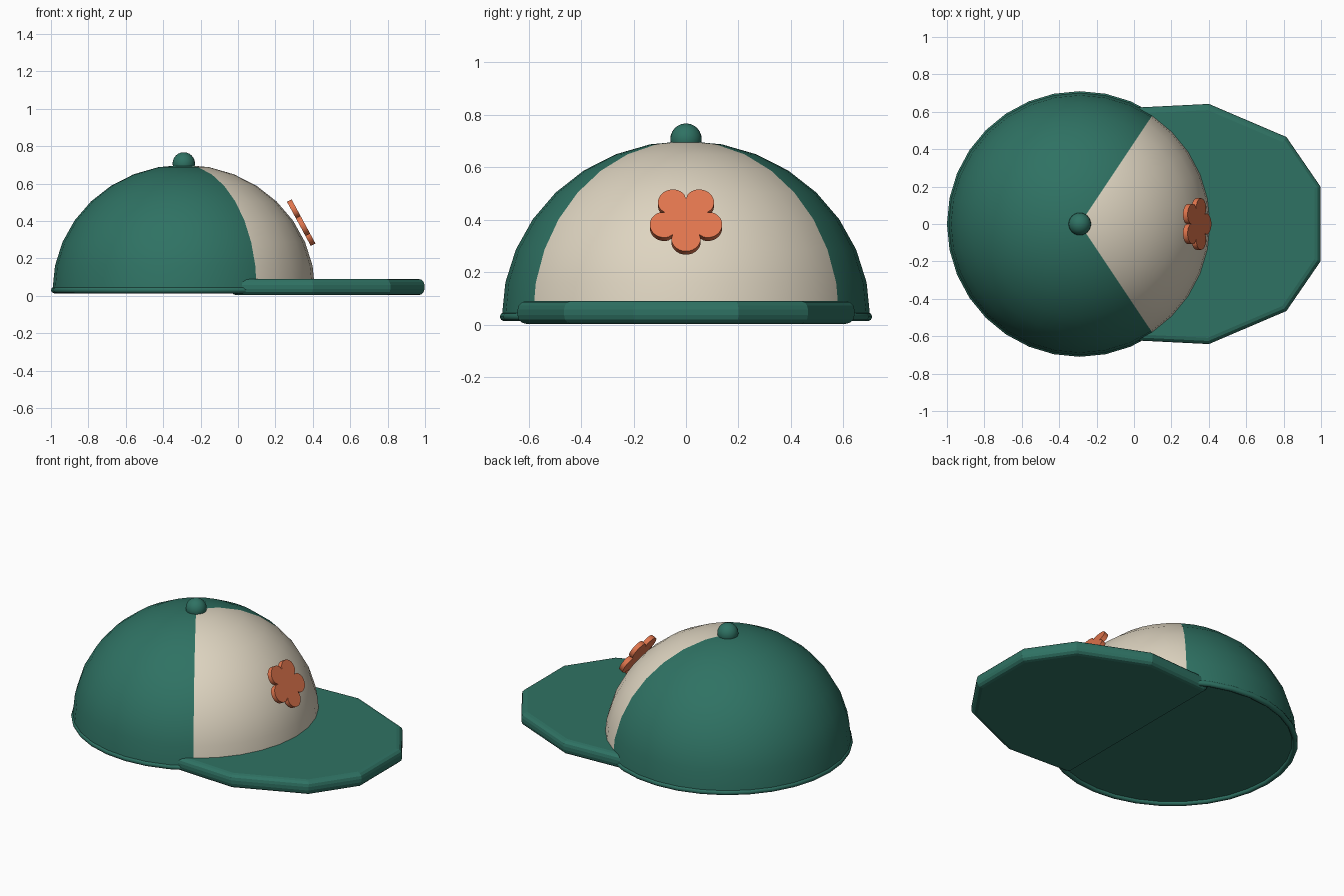
import bpy, bmesh, math
from mathutils import Matrix, Vector

cube = bpy.data.objects.get("Cube")
if cube:
    bpy.data.objects.remove(cube, do_unlink=True)


def material(name, rgb):
    m = bpy.data.materials.new(name)
    m.use_nodes = True
    color = (*rgb, 1)
    m.diffuse_color = color
    m.node_tree.nodes["Principled BSDF"].inputs["Base Color"].default_value = color
    return m


GREEN = material("cap green", (0.028, 0.168, 0.125))
BEIGE = material("panel beige", (0.73, 0.66, 0.53))
ORANGE = material("flower orange", (0.745, 0.178, 0.074))

CROWN_X = -0.29
RIM_Z = 0.03


def finish(name, bm, mats, smooth=True):
    bmesh.ops.recalc_face_normals(bm, faces=bm.faces)
    mesh = bpy.data.meshes.new(name)
    bm.to_mesh(mesh)
    bm.free()
    obj = bpy.data.objects.new(name, mesh)
    bpy.context.collection.objects.link(obj)
    for m in mats:
        mesh.materials.append(m)
    if smooth:
        smooth_sharp(obj)
    return obj


def smooth_sharp(obj, degrees=40):
    bpy.ops.object.select_all(action='DESELECT')
    obj.select_set(True)
    bpy.context.view_layer.objects.active = obj
    bpy.ops.object.shade_smooth_by_angle(angle=math.radians(degrees))


def slab(outline, z0, z1):
    """Extrude a flat outline into a solid plate."""
    bm = bmesh.new()
    face = bm.faces.new([bm.verts.new((x, y, z0)) for x, y in outline])
    top = bmesh.ops.extrude_face_region(bm, geom=[face])["geom"]
    verts = [v for v in top if isinstance(v, bmesh.types.BMVert)]
    bmesh.ops.translate(bm, verts=verts, vec=(0, 0, z1 - z0))
    return bm


# Crown: half sphere closed underneath, with a pale wedge facing the brim
bm = bmesh.new()
bmesh.ops.create_uvsphere(bm, u_segments=32, v_segments=16, radius=1)
bmesh.ops.delete(bm, geom=[v for v in bm.verts if v.co.z < -0.01], context='VERTS')
bmesh.ops.holes_fill(bm, edges=[e for e in bm.edges if e.is_boundary], sides=0)
for f in bm.faces:
    c = f.calc_center_median()
    wedge = abs(math.atan2(c.y, c.x)) < math.radians(56.25)
    f.material_index = int(wedge and c.z > 0.01)
bmesh.ops.scale(bm, verts=bm.verts, vec=(0.702, 0.702, 0.67))
bmesh.ops.translate(bm, verts=bm.verts, vec=(CROWN_X, 0, RIM_Z))
finish("crown", bm, [GREEN, BEIGE])

# Rim band around the bottom of the crown
bpy.ops.mesh.primitive_torus_add(location=(CROWN_X, 0, RIM_Z), major_radius=0.693,
                                 minor_radius=0.017, major_segments=32, minor_segments=8)
rim = bpy.context.object
rim.name = "rim_band"
rim.data.materials.append(GREEN)
smooth_sharp(rim, 60)

# Top button
bpy.ops.mesh.primitive_uv_sphere_add(segments=24, ring_count=12, radius=0.06,
                                     location=(CROWN_X, 0, 0.707))
button = bpy.context.object
button.name = "top_button"
button.data.materials.append(GREEN)
smooth_sharp(button)

# Brim: faceted plate with rounded edges
half = [(-0.04, 0.62), (0.40, 0.642), (0.815, 0.465), (0.997, 0.2)]
outline = half + [(x, -y) for x, y in reversed(half)]
brim = finish("brim", slab(outline, 0.003, 0.09), [GREEN], smooth=False)
bevel = brim.modifiers.new("rounded_edge", 'BEVEL')
bevel.width = 0.033
bevel.segments = 3
bevel.limit_method = 'ANGLE'
bevel.angle_limit = math.radians(60)

# Flower badge: five round petals, one pointing down, tilted against the panel
STEPS = 100
petals = []
for i in range(STEPS):
    a = math.tau * i / STEPS
    r = 0.085 + 0.057 * abs(math.cos(2.5 * a)) ** 0.6
    petals.append((r * math.cos(a), r * math.sin(a)))
bm = slab(petals, -0.014, 0.014)
tilt = math.radians(28.4)
normal = Vector((math.cos(tilt), 0, math.sin(tilt)))
down = Vector((math.sin(tilt), 0, -math.cos(tilt)))
axes = Matrix((down, normal.cross(down), normal)).transposed().to_4x4()
bm.transform(Matrix.Translation((0.334, 0, 0.398)) @ axes)
finish("flower_badge", bm, [ORANGE])
